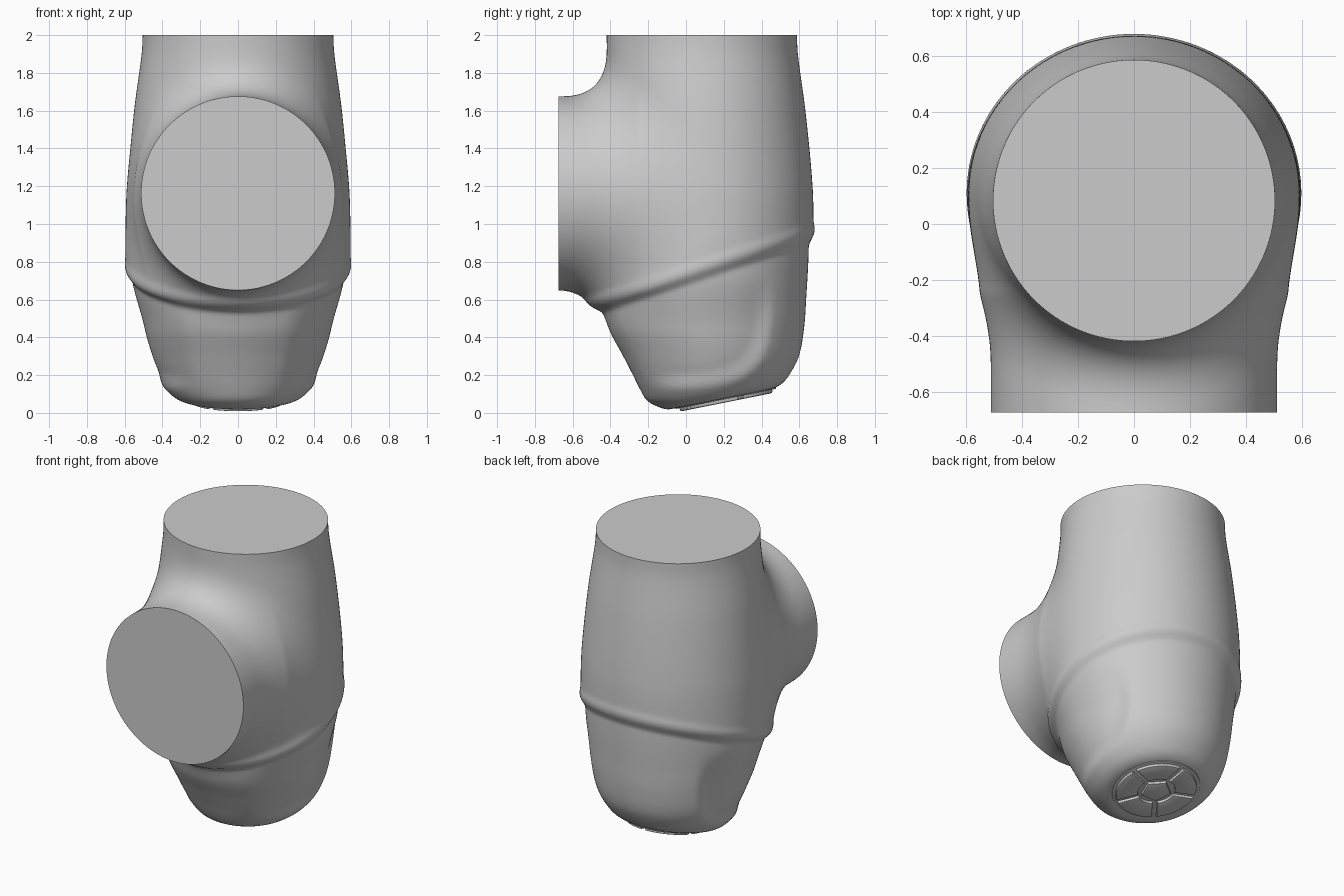
import bpy, bmesh, math
from mathutils import Matrix, Vector

if "Cube" in bpy.data.objects:
    bpy.data.objects.remove(bpy.data.objects["Cube"])

# Body profile: z, half width, front y, back y
PROFILE = [(-.05, .16, -.03, .27), (.02, .26, -.15, .37), (.06, .335, -.225, .435),
           (.12, .405, -.265, .505), (.2, .465, -.305, .57), (.3, .508, -.357, .622),
           (.45, .55, -.435, .65), (.62, .578, -.475, .662), (.8, .594, -.475, .672),
           (.95, .596, -.47, .675), (1.2, .586, -.46, .67), (1.6, .55, -.44, .632),
           (1.9, .51, -.42, .592), (2.0, .505, -.42, .588), (2.3, .505, -.42, .588)]


def clamp(t, a=0.0, b=1.0):
    return a if t < a else b if t > b else t


def step(a, b, t):
    t = clamp((t - a) / (b - a))
    return t * t * (3 - 2 * t)


def smin(a, b, k):
    h = max(k - abs(a - b), 0)
    return min(a, b) - h * h / (4 * k)


def profile_at(z):
    # smooth curve through the profile stations
    P = PROFILE
    z = clamp(z, P[0][0], P[-1][0])
    i = next(j for j in range(len(P) - 1) if z <= P[j + 1][0])
    h = P[i + 1][0] - P[i][0]
    t = (z - P[i][0]) / h

    def slope(j, c):
        a, b = max(j - 1, 0), min(j + 1, len(P) - 1)
        return (P[b][c] - P[a][c]) / (P[b][0] - P[a][0])
    return [(1 + 2 * t) * (1 - t) ** 2 * P[i][c] + t * t * (3 - 2 * t) * P[i + 1][c]
            + h * (t * (1 - t) ** 2 * slope(i, c) - t * t * (1 - t) * slope(i + 1, c))
            for c in (1, 2, 3)]


DZ = .005
TABLE = [profile_at(-.05 + i * DZ) for i in range(471)]


def field(x, y, z):
    # vertical barrel
    u = clamp((z + .05) / DZ, 0, 469.99)
    i = int(u)
    u -= i
    w, f, b = [p + (q - p) * u for p, q in zip(TABLE[i], TABLE[i + 1])]
    d, c = (b - f) / 2, (b + f) / 2
    body = (math.hypot(x / w, (y - c) / d) - 1) * (w + d) / 2
    # horizontal port blended into the barrel
    r = .513 - .3 * max(0, y + .25)
    port = max(math.hypot(x, z - 1.163) - r, y - .1)
    v = smin(body, port, .22)
    # end cap below a tilted seam, with scooped flanks
    s = z - (.70 + .33 * y)
    below = 1 - step(-.035, .03, s)
    v -= .006 * math.exp(-((s - .05) / .03) ** 2)
    if below > 0:
        q = (max(y + .2, 0) / .64) ** 4 + (max(.75 - z, 0) / .6) ** 4
        scoop = (1 - step(.6, 1.2, q)) * step(.45, .85, abs(x) / w) * (1 - step(.45, .74, z))
        v += below * (.025 + .03 * scoop)
    # tilted flat base, open ends run past the cut planes
    base = (.036 + .2 * y - z) * .98
    v = -smin(-v, -base, .04)
    return max(v, z - 2.15, -.8 - y)


# Shell: project a sphere grid onto the blended surface
CENTRE = Vector((0, .08, 1.0))
RINGS, SEGS = 160, 240


def project(d):
    lo, hi = 0.0, 1.8
    for _ in range(16):
        m = (lo + hi) / 2
        if field(d.x * m, CENTRE.y + d.y * m, CENTRE.z + d.z * m) < 0:
            lo = m
        else:
            hi = m
    return CENTRE + d * lo


bm = bmesh.new()
bmesh.ops.create_uvsphere(bm, u_segments=SEGS, v_segments=RINGS, radius=1)
for v in bm.verts:
    v.co = project(v.co.normalized())
# flat top face and flat port face
for co, no in (((0, 0, 2), (0, 0, 1)), ((0, -.675, 0), (0, -1, 0))):
    cut = bmesh.ops.bisect_plane(bm, geom=bm.verts[:] + bm.edges[:] + bm.faces[:], dist=1e-5,
                                 plane_co=co, plane_no=no, clear_outer=True)
    edges = [e for e in cut['geom_cut'] if isinstance(e, bmesh.types.BMEdge)]
    bmesh.ops.contextual_create(bm, geom=edges)
bmesh.ops.recalc_face_normals(bm, faces=bm.faces[:])


def finish(bm, name, angle=35):
    me = bpy.data.meshes.new(name)
    bm.to_mesh(me)
    bm.free()
    ob = bpy.data.objects.new(name, me)
    bpy.context.collection.objects.link(ob)
    bpy.ops.object.select_all(action='DESELECT')
    ob.select_set(True)
    bpy.context.view_layer.objects.active = ob
    bpy.ops.object.shade_smooth_by_angle(angle=math.radians(angle))
    return ob


finish(bm, "joint_housing")

# Base pads: bevelled prisms on the tilted base
BASE = Matrix.Translation((0, .21, .078)) @ Matrix.Rotation(math.atan(.2), 4, 'X')


def pad(name, outline, height, bevel):
    bm = bmesh.new()
    face = bm.faces.new([bm.verts.new((x, y, .02)) for x, y in outline])
    ext = bmesh.ops.extrude_face_region(bm, geom=[face])
    low = [v for v in ext['geom'] if isinstance(v, bmesh.types.BMVert)]
    bmesh.ops.translate(bm, verts=low, vec=(0, 0, -.02 - height))
    rim = [e for e in bm.edges if all(v in low for v in e.verts)]
    bmesh.ops.bevel(bm, geom=rim, offset=bevel, segments=2, affect='EDGES', profile=.5)
    bmesh.ops.recalc_face_normals(bm, faces=bm.faces[:])
    bm.transform(BASE)
    return finish(bm, name)


def arc(r, a, b, n):
    return [(r * math.cos(a + (b - a) * i / n), r * math.sin(a + (b - a) * i / n))
            for i in range(n + 1)]


pad("base_disc", arc(.272, 0, math.tau, 64)[:-1], .004, .003)
pad("centre_pad", arc(.095, math.pi / 2, math.pi / 2 + math.tau, 5)[:-1], .022, .008)
for k in range(5):
    mid = math.pi / 2 + math.tau * (k + .5) / 5
    outer = arc(.25, mid - .57, mid + .57, 14)
    inner = arc(.115, mid + .5, mid - .5, 6)
    pad(f"outer_pad_{k + 1}", outer + inner, .022, .008)
